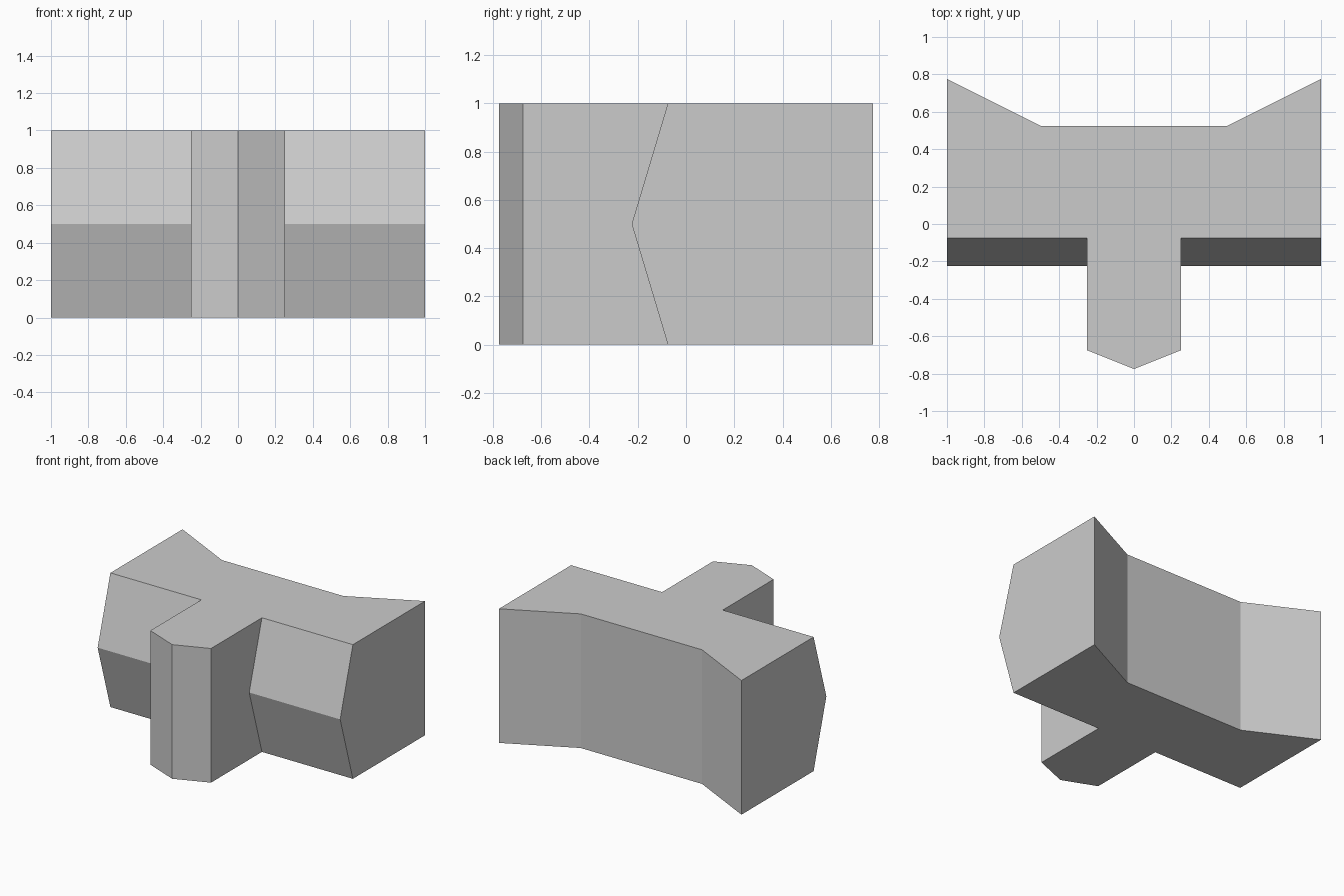
import bpy
import bmesh

if "Cube" in bpy.data.objects:
    bpy.data.objects.remove(bpy.data.objects["Cube"])

grey = bpy.data.materials.new("plain grey")
grey.diffuse_color = (0.6, 0.6, 0.6, 1)
grey.use_nodes = True
grey.node_tree.nodes["Principled BSDF"].inputs["Base Color"].default_value = grey.diffuse_color


def outline(front):
    """Plan outline of the T block; front is the y of the arms' front face."""
    half = [(0, -0.775), (0.25, -0.675), (0.25, front), (1, front),
            (1, 0.775), (0.5, 0.525)]
    return half + [(-x, y) for x, y in reversed(half[1:])]


# T block: lofted through three levels, arms bulge forward at mid height
bm = bmesh.new()
rings = [[bm.verts.new((x, y, z)) for x, y in outline(front)]
         for z, front in ((0, -0.075), (0.5, -0.225), (1, -0.075))]
for low, high in zip(rings, rings[1:]):
    n = len(low)
    for i in range(n):
        j = (i + 1) % n
        bm.faces.new((low[i], low[j], high[j], high[i]))
bm.faces.new(rings[0][::-1])
bm.faces.new(rings[-1])

# Merge coplanar strips into single flat faces
bmesh.ops.dissolve_limit(bm, angle_limit=0.01, verts=bm.verts[:], edges=bm.edges[:])
bmesh.ops.recalc_face_normals(bm, faces=bm.faces[:])

mesh = bpy.data.meshes.new("t_block")
bm.to_mesh(mesh)
bm.free()
mesh.materials.append(grey)
bpy.context.collection.objects.link(bpy.data.objects.new("t_block", mesh))
